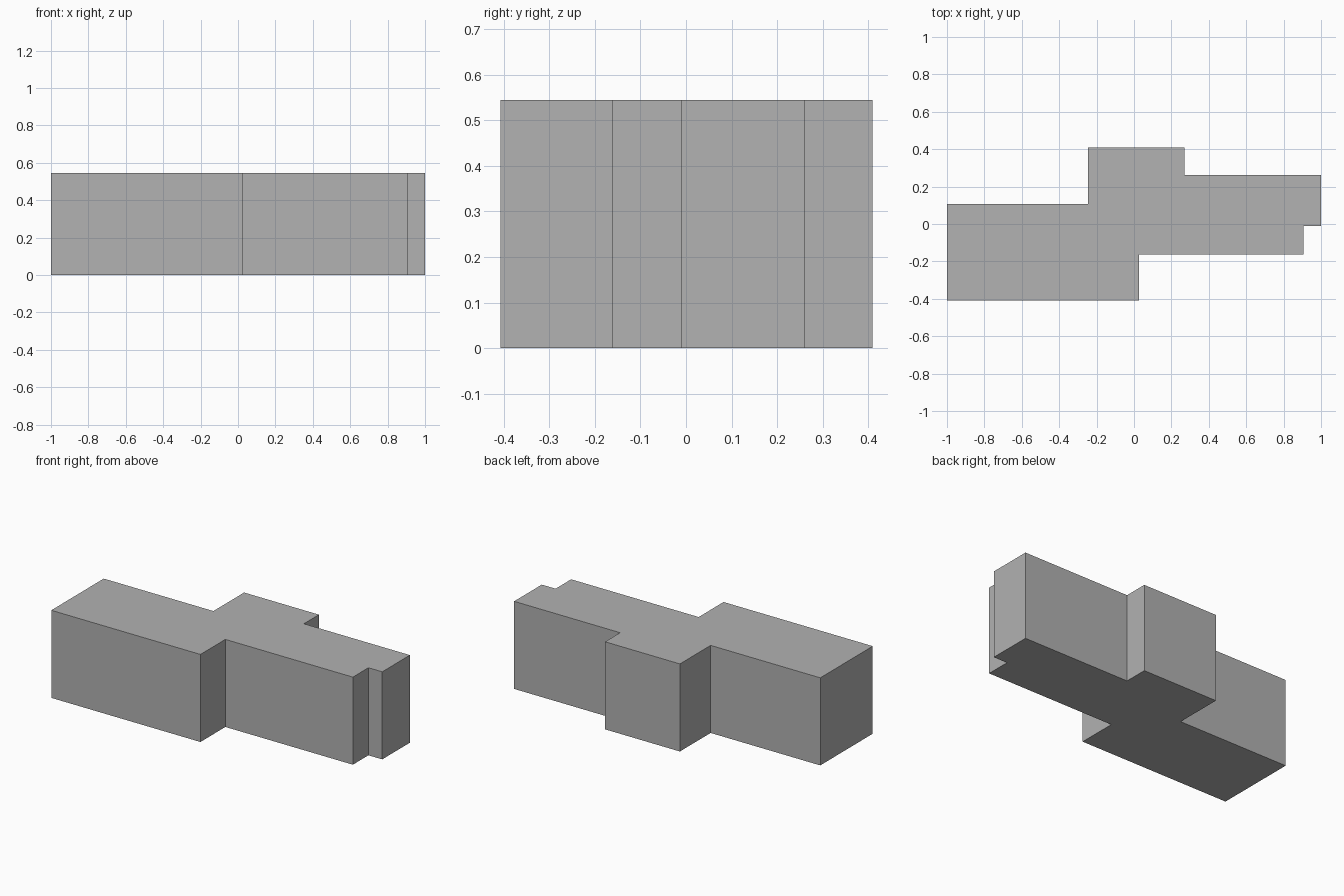
import bpy
import bmesh

cube = bpy.data.objects.get("Cube")
if cube:
    bpy.data.objects.remove(cube, do_unlink=True)

HEIGHT = 0.545

# Plain grey wall colour
grey = bpy.data.materials.new("plain_grey")
grey.use_nodes = True
colour = (0.445, 0.445, 0.445, 1)
grey.diffuse_color = colour
grey.node_tree.nodes["Principled BSDF"].inputs["Base Color"].default_value = colour


def extrude_footprint(name, outline, height, material):
    """Raise a closed floor outline into a solid block."""
    bm = bmesh.new()
    base = bm.faces.new([bm.verts.new((x, y, 0)) for x, y in outline])
    raised = bmesh.ops.extrude_face_region(bm, geom=[base], use_keep_orig=True)
    top = [v for v in raised["geom"] if isinstance(v, bmesh.types.BMVert)]
    bmesh.ops.translate(bm, verts=top, vec=(0, 0, height))
    bmesh.ops.recalc_face_normals(bm, faces=bm.faces)
    mesh = bpy.data.meshes.new(name)
    bm.to_mesh(mesh)
    bm.free()
    mesh.materials.append(material)
    obj = bpy.data.objects.new(name, mesh)
    bpy.context.collection.objects.link(obj)
    return obj


# Stepped floor plan, counter-clockwise from the front right corner
footprint = [
    (-1, -0.408), (0.027, -0.408),      # front wing
    (0.027, -0.163), (0.905, -0.163),   # recessed front wall
    (0.905, -0.01), (1, -0.01),         # corner notch
    (1, 0.262), (0.27, 0.262),          # left end and back wall
    (0.27, 0.41), (-0.245, 0.41),       # rear projection
    (-0.245, 0.108), (-1, 0.108),       # back of the front wing
]
extrude_footprint("building_block", footprint, HEIGHT, grey)
